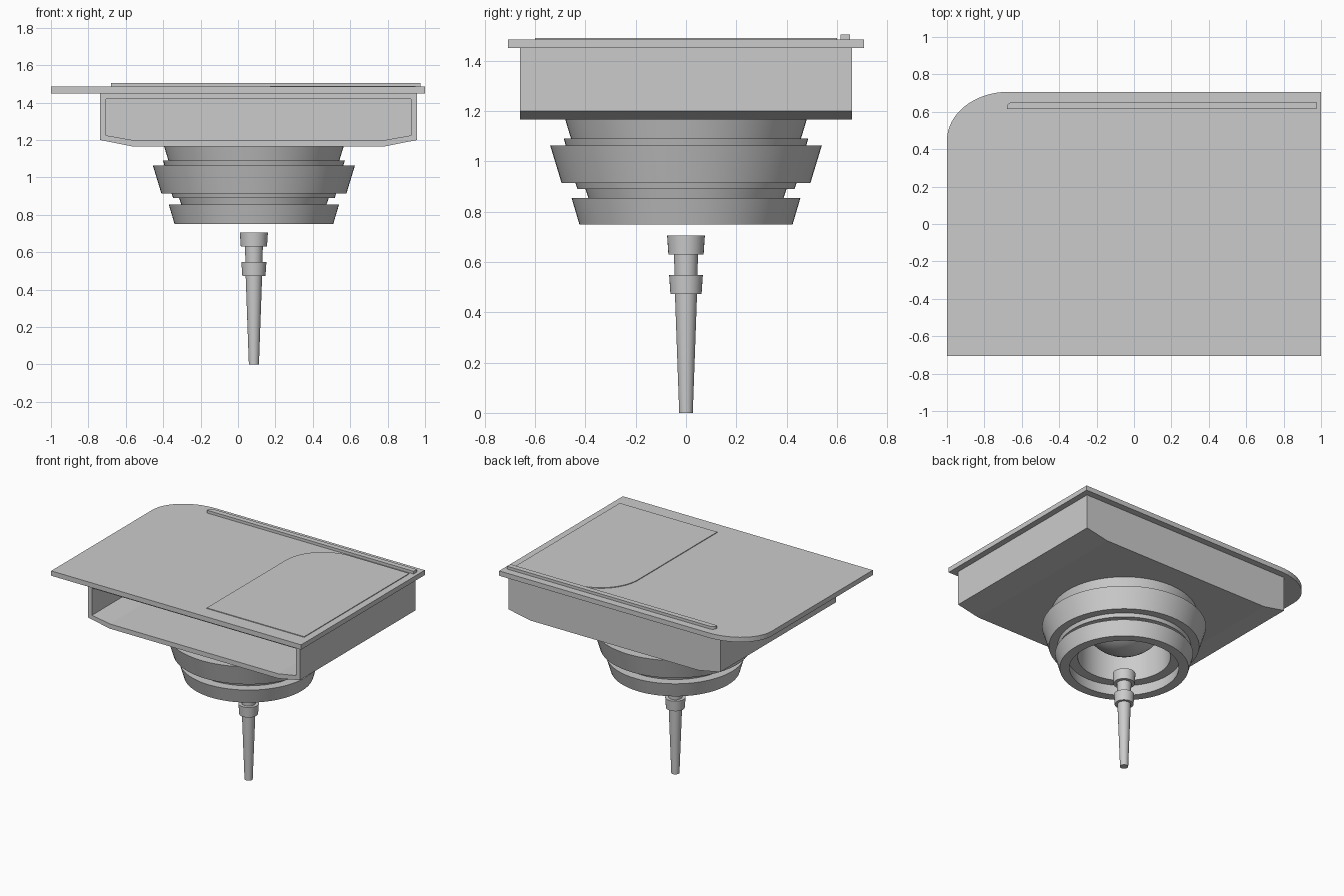
import bpy, bmesh
from math import sin, cos, pi

if "Cube" in bpy.data.objects:
    bpy.data.objects.remove(bpy.data.objects["Cube"])

CX = 0.085  # axis of the round parts


def make(name, bm, smooth=False):
    bmesh.ops.remove_doubles(bm, verts=bm.verts, dist=1e-5)
    bmesh.ops.recalc_face_normals(bm, faces=bm.faces)
    me = bpy.data.meshes.new(name)
    bm.to_mesh(me)
    bm.free()
    ob = bpy.data.objects.new(name, me)
    bpy.context.collection.objects.link(ob)
    if smooth:
        bpy.ops.object.select_all(action='DESELECT')
        ob.select_set(True)
        bpy.context.view_layer.objects.active = ob
        bpy.ops.object.shade_smooth_by_angle(angle=0.5)
    return ob


def loft(bm, loops, caps):
    """Join matching loops of points with quads; optionally cap both ends."""
    rings = [[bm.verts.new(p) for p in lp] for lp in loops]
    n = len(rings[0])
    for a, b in zip(rings, rings[1:]):
        for i in range(n):
            j = (i + 1) % n
            bm.faces.new((a[i], a[j], b[j], b[i]))
    if caps:
        bm.faces.new(rings[0])
        bm.faces.new(rings[-1])


def slab(name, x0, x1, y0, y1, z0, z1, rx, ry):
    """Flat slab whose back left corner is rounded."""
    pts = [(x0, y0), (x1, y0), (x1, y1)]
    for i in range(17):
        a = pi / 2 + i * pi / 32
        pts.append((x0 + rx + rx * cos(a), y1 - ry + ry * sin(a)))
    bm = bmesh.new()
    loft(bm, [[(x, y, z) for x, y in pts] for z in (z0, z1)], True)
    return make(name, bm)


def lathe(name, profile, caps, n=64):
    bm = bmesh.new()
    loops = [[(CX + r * cos(2 * pi * i / n), r * sin(2 * pi * i / n), z)
              for i in range(n)] for r, z in profile]
    loft(bm, loops, caps)
    return make(name, bm, True)


# Top plate, thin inset panel and back rail
slab("top_plate", -1, 1, -0.707, 0.707, 1.45, 1.485, 0.33, 0.26)
slab("raised_panel", 0.17, 0.95, -0.6, 0.6, 1.484, 1.490, 0.30, 0.30)
slab("back_rail", -0.68, 0.975, 0.615, 0.653, 1.484, 1.505, 0.035, 0.03)


# Tray body, open at the front, with a closed back wall
def tray_section(x0, x1, z0, z1, step, y):
    return [(x0, y, z1), (x1, y, z1), (x1, y, z0 + step),
            (0.785, y, z0), (-0.565, y, z0), (x0, y, z0 + step)]


outer = (-0.737, 0.957, 1.166, 1.45, 0.034)
inner = (-0.706, 0.926, 1.2, 1.42, 0.025)
bm = bmesh.new()
loft(bm, [tray_section(*outer, 0.66), tray_section(*outer, -0.66),
          tray_section(*inner, -0.66), tray_section(*inner, 0.63)], True)
make("tray_body", bm)

# Stepped, tapering socket: outside downwards, then the stepped bore upwards
lathe("socket", [
    (0.48, 1.166), (0.457, 1.09), (0.486, 1.09), (0.478, 1.063),
    (0.54, 1.063), (0.495, 0.915), (0.44, 0.915), (0.432, 0.89),
    (0.40, 0.89), (0.388, 0.855), (0.455, 0.855), (0.424, 0.75),
    (0.36, 0.75), (0.372, 0.83), (0.305, 0.83), (0.305, 1.166)], False)

# Dome hanging inside the socket
dome = [(0.29 * cos(a), 1.166 - 0.29 * sin(a))
        for a in (i * pi / 24 for i in range(12))]
lathe("inner_dome", dome, True)

# Tapered spike with two collars, floating below the socket
lathe("spike", [
    (0.075, 0.705), (0.07, 0.63), (0.048, 0.63), (0.045, 0.548),
    (0.067, 0.548), (0.062, 0.473), (0.044, 0.473), (0.027, 0.0)], True, 32)
